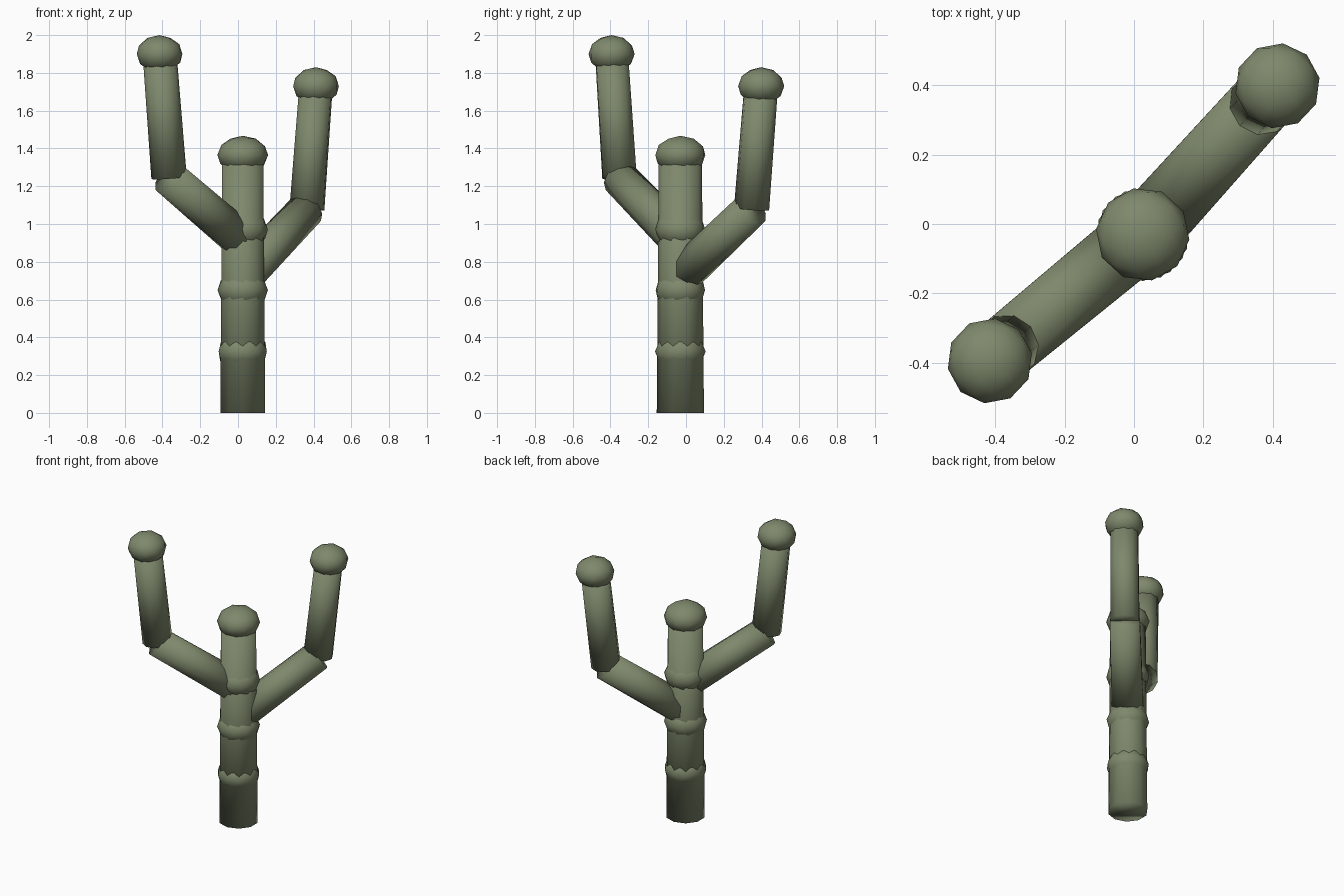
import bpy
from mathutils import Vector

cube = bpy.data.objects.get("Cube")
if cube:
    bpy.data.objects.remove(cube, do_unlink=True)

green = bpy.data.materials.new("cactus green")
colour = (0.21, 0.25, 0.15, 1)
green.diffuse_color = colour
green.use_nodes = True
green.node_tree.nodes["Principled BSDF"].inputs["Base Color"].default_value = colour


def finish(name):
    ob = bpy.context.object
    ob.name = name
    ob.data.materials.append(green)
    bpy.ops.object.shade_smooth()
    return ob


def stem(name, start, end, r_start, r_end, sides=10):
    """Tapered stem between two points."""
    a, b = Vector(start), Vector(end)
    bpy.ops.mesh.primitive_cone_add(vertices=sides, radius1=r_start, radius2=r_end,
                                    depth=(b - a).length, location=(a + b) / 2)
    ob = finish(name)
    ob.rotation_euler = (b - a).to_track_quat('Z', 'Y').to_euler()


def knob(name, centre, radius, height, turn=0.0):
    """Squashed low-poly ball."""
    bpy.ops.mesh.primitive_ico_sphere_add(subdivisions=2, radius=radius, location=centre)
    ob = finish(name)
    ob.scale.z = height / radius
    ob.rotation_euler.z = turn


# Trunk with swollen rings and a rounded top
X, Y = 0.025, -0.03
stem("trunk", (X, Y, 0), (X, Y, 1.37), 0.125, 0.114)
for i, z in enumerate((0.325, 0.65, 0.97)):
    knob(f"trunk_ring_{i + 1}", (X, Y, z), 0.134, 0.11, 0.4 * i)
knob("trunk_top", (X, Y, 1.365), 0.135, 0.102, 0.2)

# Two bent arms: base on the trunk axis, elbow, tip
arms = {
    "right": ((X, Y, 0.91), (-0.365, -0.352, 1.245), (-0.415, -0.394, 1.9)),
    "left": ((X, Y, 0.72), (0.365, 0.347, 1.08), (0.413, 0.398, 1.73)),
}
for side, (base, elbow, tip) in arms.items():
    stem(f"{side}_lower_arm", base, elbow, 0.104, 0.098)
    stem(f"{side}_upper_arm", elbow, tip, 0.094, 0.09)
    knob(f"{side}_arm_top", tip, 0.123, 0.1, 0.5)
